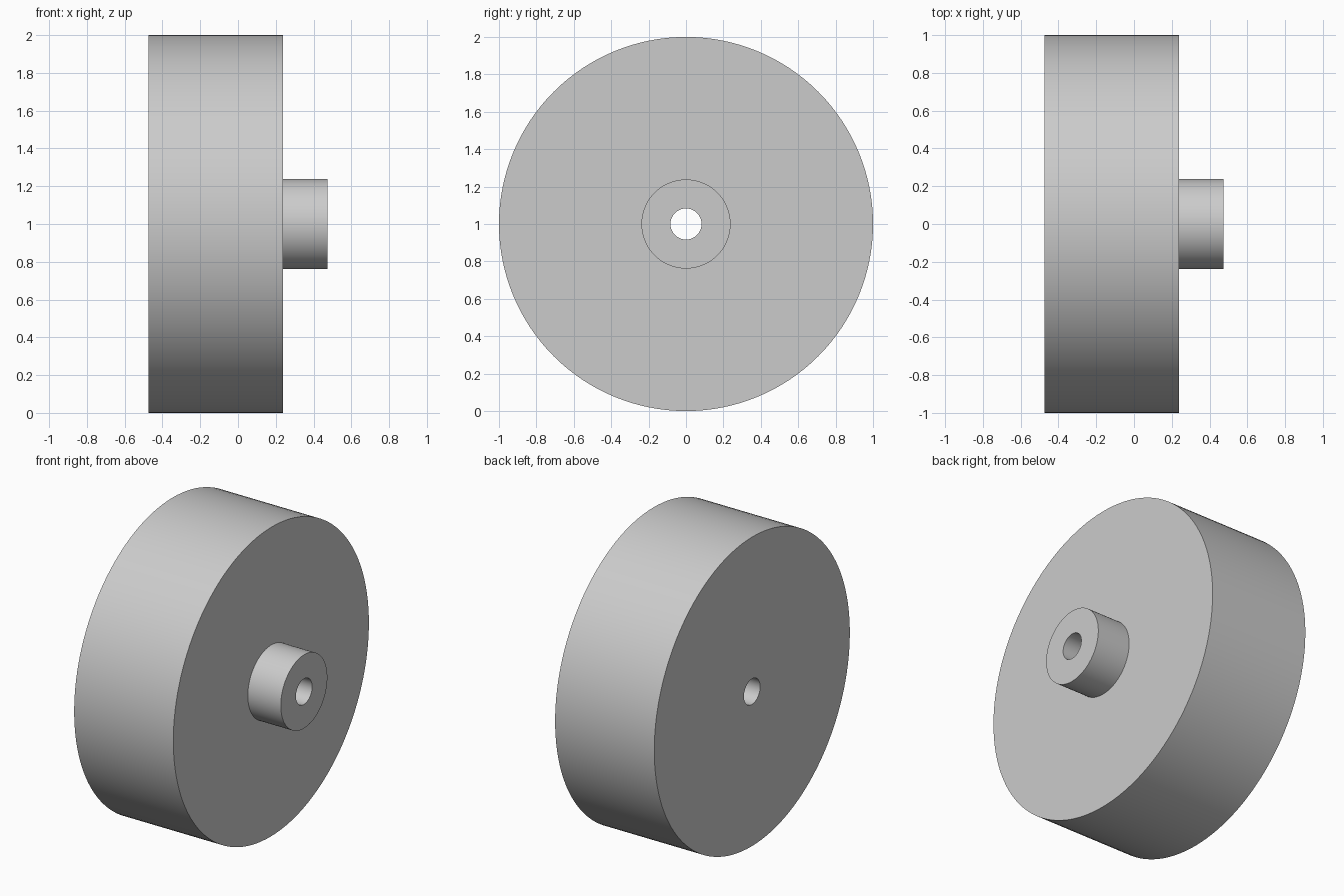
import bpy
import bmesh
from math import cos, sin, tau, radians

cube = bpy.data.objects.get("Cube")
if cube:
    bpy.data.objects.remove(cube)

SEGMENTS = 128
AXLE_HEIGHT = 1.0
WHEEL_RADIUS, HUB_RADIUS, BORE_RADIUS = 1.0, 0.238, 0.083
BACK, FACE, HUB_END = -0.473, 0.237, 0.473

# Plain grey material
grey = bpy.data.materials.new("plain_grey")
grey.use_nodes = True
colour = (0.6, 0.6, 0.6, 1.0)
grey.diffuse_color = colour
grey.node_tree.nodes["Principled BSDF"].inputs["Base Color"].default_value = colour


def lathe_x(name, profile, material):
    """Revolve a closed (x, radius) profile about the axle."""
    bm = bmesh.new()
    rings = []
    for x, radius in profile:
        ring = []
        for i in range(SEGMENTS):
            a = tau * i / SEGMENTS
            ring.append(bm.verts.new((x, radius * cos(a), radius * sin(a))))
        rings.append(ring)
    for k, ring in enumerate(rings):
        following = rings[(k + 1) % len(rings)]
        for i in range(SEGMENTS):
            j = (i + 1) % SEGMENTS
            bm.faces.new((ring[i], ring[j], following[j], following[i]))
    bmesh.ops.recalc_face_normals(bm, faces=bm.faces)
    mesh = bpy.data.meshes.new(name)
    bm.to_mesh(mesh)
    bm.free()
    mesh.materials.append(material)
    obj = bpy.data.objects.new(name, mesh)
    obj.location.z = AXLE_HEIGHT
    bpy.context.collection.objects.link(obj)
    bpy.ops.object.select_all(action="DESELECT")
    obj.select_set(True)
    bpy.context.view_layer.objects.active = obj
    bpy.ops.object.shade_smooth_by_angle(angle=radians(30))
    return obj


# Wheel disc, stepped hub and through bore in one solid
lathe_x("wheel_with_hub", [
    (BACK, BORE_RADIUS),
    (BACK, WHEEL_RADIUS),
    (FACE, WHEEL_RADIUS),
    (FACE, HUB_RADIUS),
    (HUB_END, HUB_RADIUS),
    (HUB_END, BORE_RADIUS),
], grey)
